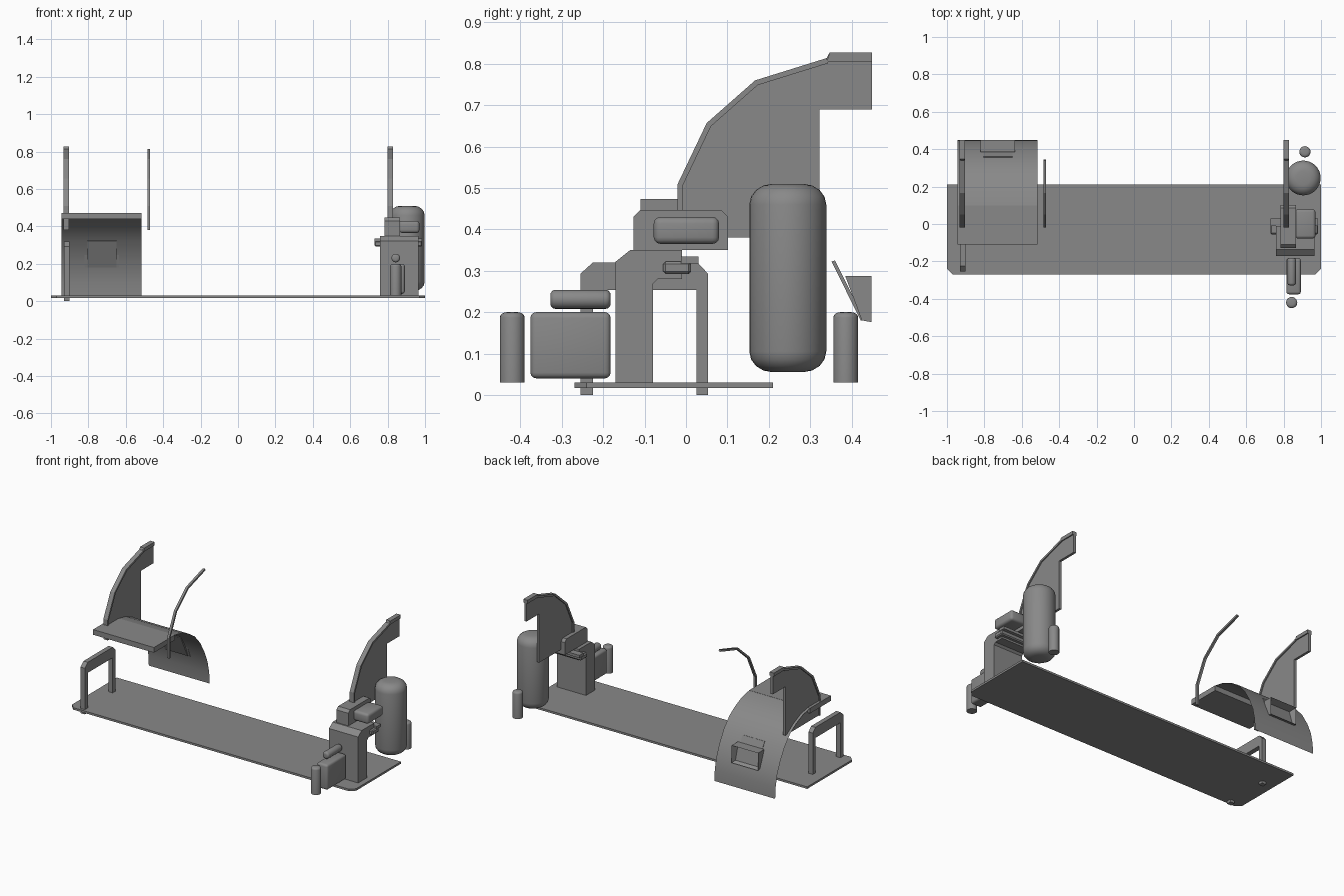
import bpy, bmesh, math
from mathutils import Vector

cube = bpy.data.objects.get("Cube")
if cube:
    bpy.data.objects.remove(cube, do_unlink=True)

grey = bpy.data.materials.new("mid grey")
grey.use_nodes = True
grey.diffuse_color = (0.25, 0.25, 0.25, 1)
bsdf = next(n for n in grey.node_tree.nodes if n.type == 'BSDF_PRINCIPLED')
bsdf.inputs["Base Color"].default_value = grey.diffuse_color


def finish(name, bm, smooth=False):
    bmesh.ops.recalc_face_normals(bm, faces=bm.faces)
    mesh = bpy.data.meshes.new(name)
    bm.to_mesh(mesh)
    bm.free()
    mesh.materials.append(grey)
    ob = bpy.data.objects.new(name, mesh)
    bpy.context.collection.objects.link(ob)
    if smooth:
        bpy.ops.object.select_all(action='DESELECT')
        ob.select_set(True)
        bpy.context.view_layer.objects.active = ob
        bpy.ops.object.shade_smooth_by_angle(angle=math.radians(35))
    return ob


def prism(name, points, depth):
    """Closed polygon swept along a vector."""
    bm = bmesh.new()
    face = bm.faces.new([bm.verts.new(p) for p in points])
    swept = bmesh.ops.extrude_face_region(bm, geom=[face])
    verts = [v for v in swept["geom"] if isinstance(v, bmesh.types.BMVert)]
    bmesh.ops.translate(bm, verts=verts, vec=depth)
    return finish(name, bm)


def side_prism(name, profile, x0, x1):
    return prism(name, [(x0, y, z) for y, z in profile], (x1 - x0, 0, 0))


def box(name, x, y, z, bevel=0, segments=2):
    bm = bmesh.new()
    bmesh.ops.create_cube(bm, size=1)
    for v in bm.verts:
        for i, (a, b) in enumerate((x, y, z)):
            v.co[i] = (a + b) / 2 + v.co[i] * (b - a)
    if bevel:
        bmesh.ops.bevel(bm, geom=bm.edges[:], offset=bevel, segments=segments,
                        profile=0.5, affect='EDGES')
    return finish(name, bm, bool(bevel))


def lathe(name, profile, centre, axis='Z', steps=24):
    """Radius/height profile spun around an axis."""
    bm = bmesh.new()
    verts = [bm.verts.new((r, 0, h)) for r, h in profile]
    for a, b in zip(verts, verts[1:]):
        bm.edges.new((a, b))
    bmesh.ops.spin(bm, geom=bm.verts[:] + bm.edges[:], axis=(0, 0, 1),
                   cent=(0, 0, 0), angle=math.tau, steps=steps)
    bmesh.ops.remove_doubles(bm, verts=bm.verts, dist=0.0005)
    for v in bm.verts:
        if axis == 'Y':
            v.co = Vector((v.co.x, v.co.z, v.co.y))
        v.co += Vector(centre)
    return finish(name, bm, True)


def domed(radius, low, high, dome, bottom=True):
    """Profile of a bottle with rounded ends."""
    arc = [(radius * (0.4 + 0.6 * math.cos(t)), dome * math.sin(t))
           for t in (i * math.pi / 8 for i in range(5))]
    top = [(r, high - dome + h) for r, h in arc] + [(0, high)]
    base = [(r, low + dome - h) for r, h in reversed(arc)] if bottom else [(radius, low)]
    return [(0, low)] + base + top


def strip(path, width):
    """Closed band along a path, offset to its right."""
    inner = []
    for i, p in enumerate(path):
        a = Vector(path[max(i - 1, 0)])
        b = Vector(path[min(i + 1, len(path) - 1)])
        d = (b - a).normalized()
        inner.append((p[0] + d.y * width, p[1] - d.x * width))
    return list(path) + inner[::-1]


# Base plate with clipped front corners
plan = [(-1, 0.21), (1, 0.21), (1, -0.24), (0.97, -0.27), (-0.97, -0.27), (-1, -0.24)]
prism("base_plate", [(x, y, 0.017) for x, y in plan], (0, 0, 0.013))

# Hoop handle at the right end
side_prism("hoop_handle", [
    (-0.255, 0), (-0.255, 0.293), (-0.225, 0.32), (0.028, 0.32), (0.053, 0.293),
    (0.053, 0), (0.025, 0), (0.025, 0.253), (-0.225, 0.253), (-0.225, 0)], -0.93, -0.9)

# Side panels: thin web with a thicker rim along the leading edge
curve = [(-0.02, 0.38), (-0.02, 0.51), (0.05, 0.657), (0.167, 0.76), (0.34, 0.814)]
tail = [(0.347, 0.827), (0.45, 0.827), (0.45, 0.69), (0.323, 0.69), (0.323, 0.38)]
for side, x in (("right", -0.918), ("left", 0.815)):
    side_prism(side + "_panel_web", curve + tail, x - 0.008, x + 0.008)
    side_prism(side + "_panel_rim", strip(curve, 0.013), x - 0.015, x + 0.015)
    side_prism(side + "_panel_tip", [(0.34, 0.805), *tail[:2], (0.45, 0.805)],
               x - 0.015, x + 0.015)

# Free-standing bent rail
side_prism("bent_rail", strip(curve, 0.012), -0.485, -0.47)

# Shelf and the curved sheet behind it
SHELF_X = (-0.943, -0.515)
box("shelf", SHELF_X, (-0.11, 0.1), (0.44, 0.473))
sheet = [(0.1, 0.472), (0.17, 0.458), (0.24, 0.427), (0.3, 0.387), (0.355, 0.325),
         (0.4, 0.247), (0.43, 0.175), (0.446, 0.1), (0.45, 0.03)]
bm = bmesh.new()
rows = [[bm.verts.new((x, y, z)) for x in SHELF_X] for y, z in sheet]
for (a, b), (c, d) in zip(rows, rows[1:]):
    bm.faces.new((a, b, d, c))
finish("curved_sheet", bm, True)

# Grip pocket on the sheet, hollowed from behind
PX = (-0.82, -0.635)
side_prism("pocket_plate", [(0.352, 0.322), (0.36, 0.325), (0.432, 0.18), (0.422, 0.18)],
           PX[0] + 0.015, PX[1] - 0.015)
bm = bmesh.new()
ends = [[bm.verts.new((x, y, z)) for y, z in
         ((0.385, 0.287), (0.448, 0.287), (0.448, 0.176), (0.425, 0.18))] for x in PX]
for end in ends:
    bm.faces.new(end)
for i in range(4):
    j = (i + 1) % 4
    bm.faces.new((ends[0][i], ends[0][j], ends[1][j], ends[1][i]))
bmesh.ops.recalc_face_normals(bm, faces=bm.faces)
bm.faces.ensure_lookup_table()
rear = max(bm.faces, key=lambda f: f.calc_center_median().y)
bmesh.ops.inset_region(bm, faces=[rear], thickness=0.018)
for v in rear.verts:
    v.co.y -= 0.045 if v.co.z > 0.23 else 0.02
finish("grip_pocket", bm)

# Bracket: upright with an overhanging top
side_prism("bracket", [
    (-0.17, 0.03), (-0.17, 0.322), (-0.135, 0.35), (-0.01, 0.35), (-0.01, 0.28),
    (-0.068, 0.28), (-0.08, 0.268), (-0.08, 0.03)], 0.76, 0.965)
box("latch_bar", (0.73, 0.985), (-0.055, 0.012), (0.292, 0.322), 0.006, 1)
box("latch_tab", (0.73, 0.985), (-0.012, 0.03), (0.318, 0.335))

# Upper block and rounded pack
side_prism("upper_block", [
    (-0.127, 0.35), (-0.127, 0.43), (-0.11, 0.447), (0.085, 0.447),
    (0.102, 0.43), (0.102, 0.35)], 0.782, 0.866)
box("rounded_pack", (0.862, 0.97), (-0.078, 0.08), (0.365, 0.43), 0.016, 3)

# Tank, bottles and front canister
lathe("large_tank", domed(0.093, 0.055, 0.51, 0.05), (0.905, 0.246, 0), steps=32)
for name, x, y in (("front_bottle", 0.843, -0.42), ("rear_bottle", 0.914, 0.386)):
    lathe(name, domed(0.03, 0.03, 0.2, 0.013, False), (x, y, 0), steps=20)
lathe("small_canister", domed(0.023, -0.328, -0.182, 0.012), (0.843, 0, 0.231), 'Y', 20)
box("front_case", (0.815, 0.892), (-0.376, -0.182), (0.04, 0.2), 0.014, 3)
